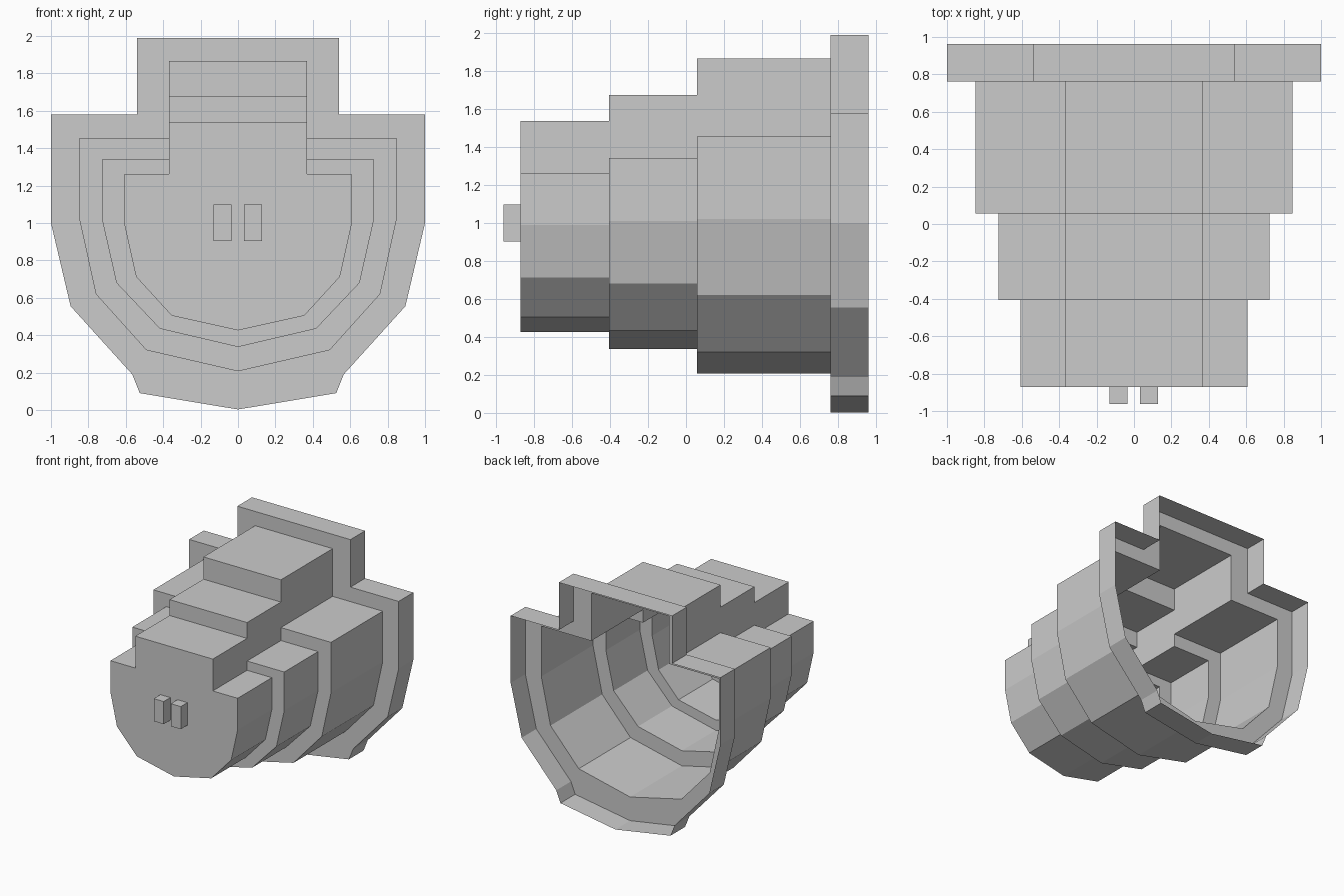
import bpy, bmesh

if "Cube" in bpy.data.objects:
    bpy.data.objects.remove(bpy.data.objects["Cube"])

# Right half outlines (x, z), top to bottom; repeated points pair with the flange's extra corner
FLANGE = [(.54, 1.99), (.54, 1.58), (1, 1.58), (1, 1.0), (.895, .555), (.565, .19), (.525, .09), (0, .003)]
LARGE = [(.37, 1.867), (.37, 1.455), (.848, 1.455), (.848, 1.02), (.76, .62), (.49, .32), (.49, .32), (0, .207)]
MIDDLE = [(.37, 1.675), (.37, 1.343), (.725, 1.343), (.725, 1.01), (.65, .68), (.418, .435), (.418, .435), (0, .337)]
SMALL = [(.37, 1.538), (.37, 1.263), (.607, 1.263), (.607, .99), (.545, .713), (.355, .505), (.355, .505), (0, .426)]
STEPS = [(FLANGE, .962, .762), (LARGE, .762, .057), (MIDDLE, .057, -.405), (SMALL, -.405, -.872)]


def finish(bm, name):
    mesh = bpy.data.meshes.new(name)
    bm.to_mesh(mesh)
    bm.free()
    obj = bpy.data.objects.new(name, mesh)
    bpy.context.collection.objects.link(obj)
    return obj


# Stepped open-backed housing: one thin skin running through every outline
bm = bmesh.new()
rings = []
for half, y_back, y_front in STEPS:
    loop = half + [(-x, z) for x, z in reversed(half[:-1])]
    for y in (y_back, y_front):
        rings.append([bm.verts.new((x, y, z)) for x, z in loop])
for a, b in zip(rings, rings[1:]):
    flat = abs(a[0].co.y - b[0].co.y) < 1e-5
    for i in range(len(a)):
        j = (i + 1) % len(a)
        quad = (a[i], b[i], b[j], a[j])
        # the slot walls line up between steps, so no face is needed there
        if flat and max(v.co.x for v in quad) - min(v.co.x for v in quad) < 1e-5:
            continue
        bm.faces.new(quad)
bm.faces.new(rings[-1])
bmesh.ops.remove_doubles(bm, verts=bm.verts, dist=1e-4)
bmesh.ops.recalc_face_normals(bm, faces=bm.faces)
front = min(bm.faces, key=lambda f: f.calc_center_median().y)
if front.normal.y > 0:
    bmesh.ops.reverse_faces(bm, faces=bm.faces)
finish(bm, "stepped_housing")

# Two small prongs on the front face
for side, x in (("left", -.083), ("right", .08)):
    bm = bmesh.new()
    bmesh.ops.create_cube(bm, size=1)
    bmesh.ops.scale(bm, vec=(.095, .09, .195), verts=bm.verts)
    bmesh.ops.translate(bm, vec=(x, -.917, 1.0), verts=bm.verts)
    back = [f for f in bm.faces if f.normal.y > .9]
    bmesh.ops.delete(bm, geom=back, context='FACES_ONLY')
    finish(bm, side + "_prong")
